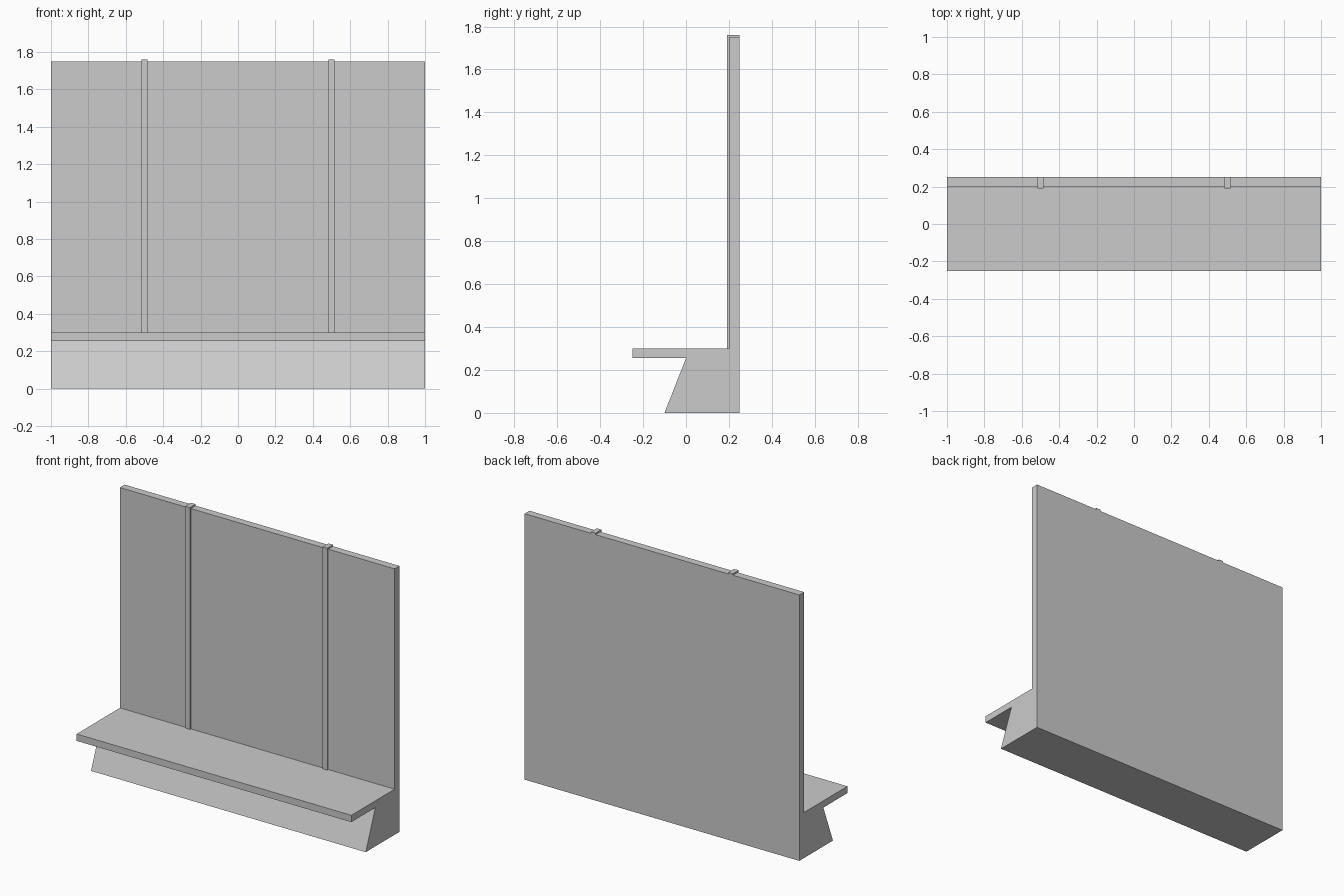
import bpy
import bmesh

cube = bpy.data.objects.get("Cube")
if cube:
    bpy.data.objects.remove(cube, do_unlink=True)

grey = bpy.data.materials.new("light_grey")
grey.use_nodes = True
grey.diffuse_color = (0.6, 0.6, 0.6, 1)
grey.node_tree.nodes["Principled BSDF"].inputs["Base Color"].default_value = grey.diffuse_color


def extrude_profile(name, profile, centre_x, width):
    """Sweep a (y, z) outline along x, centred on centre_x."""
    bm = bmesh.new()
    face = bm.faces.new([bm.verts.new((centre_x - width / 2, y, z)) for y, z in profile])
    swept = bmesh.ops.extrude_face_region(bm, geom=[face])
    verts = [v for v in swept["geom"] if isinstance(v, bmesh.types.BMVert)]
    bmesh.ops.translate(bm, verts=verts, vec=(width, 0, 0))
    bmesh.ops.recalc_face_normals(bm, faces=bm.faces)
    mesh = bpy.data.meshes.new(name)
    bm.to_mesh(mesh)
    bm.free()
    mesh.materials.append(grey)
    obj = bpy.data.objects.new(name, mesh)
    bpy.context.collection.objects.link(obj)
    return obj


BACK, FRONT, SEAT, TOP = 0.25, 0.2, 0.3, 1.75

# Tall back panel, overhanging seat and sloped base in one outline
extrude_profile("bench_wall", [
    (BACK, 0), (BACK, TOP), (FRONT, TOP), (FRONT, SEAT),
    (-0.25, SEAT), (-0.25, 0.255), (0, 0.255), (-0.1, 0),
], 0, 2)

# Thin strips up the panel front, hooked over its top edge
LIP = 0.01
for side, x in (("left", 0.5), ("right", -0.5)):
    extrude_profile(f"{side}_panel_strip", [
        (FRONT, SEAT), (FRONT, TOP), (BACK, TOP), (BACK, TOP + LIP),
        (FRONT - LIP, TOP + LIP), (FRONT - LIP, SEAT),
    ], x, 0.034)
